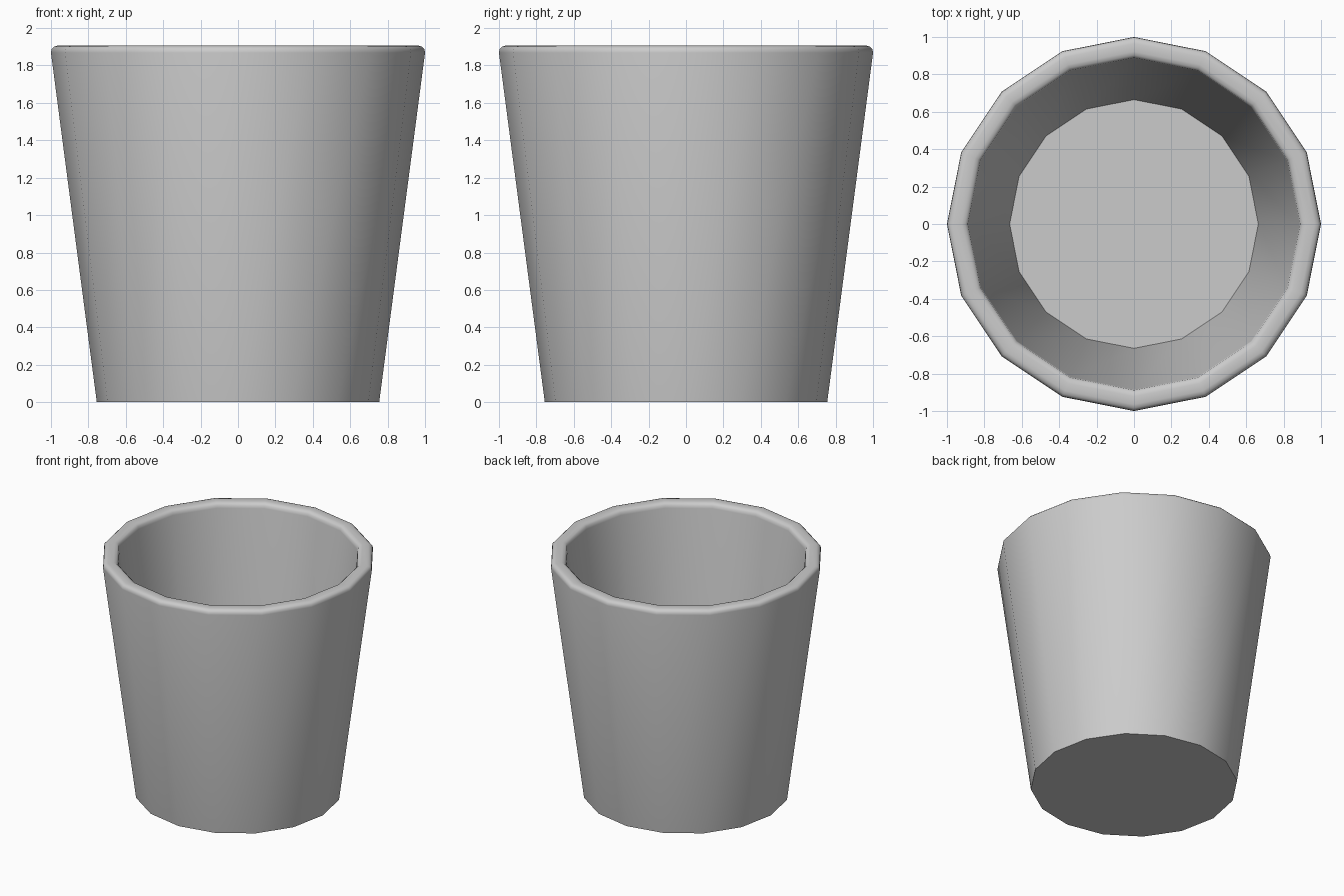
import bpy, bmesh, math

if "Cube" in bpy.data.objects:
    bpy.data.objects.remove(bpy.data.objects["Cube"])

SIDES = 16

# half profile (radius, height): underside edge, outer wall, rounded rim, inner wall, floor edge
profile = [
    (0.755, 0.0),
    (1.0, 1.868), (0.997, 1.888), (0.984, 1.901), (0.965, 1.906),
    (0.922, 1.906), (0.903, 1.901), (0.889, 1.888), (0.885, 1.866),
    (0.665, 0.09),
]

# cup body: rings joined by quads, closed with a base and an inside floor
bm = bmesh.new()
rings = []
for r, z in profile:
    rings.append([bm.verts.new((r * math.cos(2 * math.pi * i / SIDES),
                                r * math.sin(2 * math.pi * i / SIDES), z))
                  for i in range(SIDES)])
for a, b in zip(rings, rings[1:]):
    for i in range(SIDES):
        j = (i + 1) % SIDES
        bm.faces.new((a[i], a[j], b[j], b[i]))
bm.faces.new(rings[0][::-1])
bm.faces.new(rings[-1])
bmesh.ops.recalc_face_normals(bm, faces=bm.faces)

mesh = bpy.data.meshes.new("cup")
bm.to_mesh(mesh)
bm.free()
cup = bpy.data.objects.new("cup", mesh)
bpy.context.collection.objects.link(cup)

# smooth walls and rim, crisp base and floor edges
bpy.context.view_layer.objects.active = cup
cup.select_set(True)
bpy.ops.object.shade_smooth_by_angle(angle=math.radians(40))
